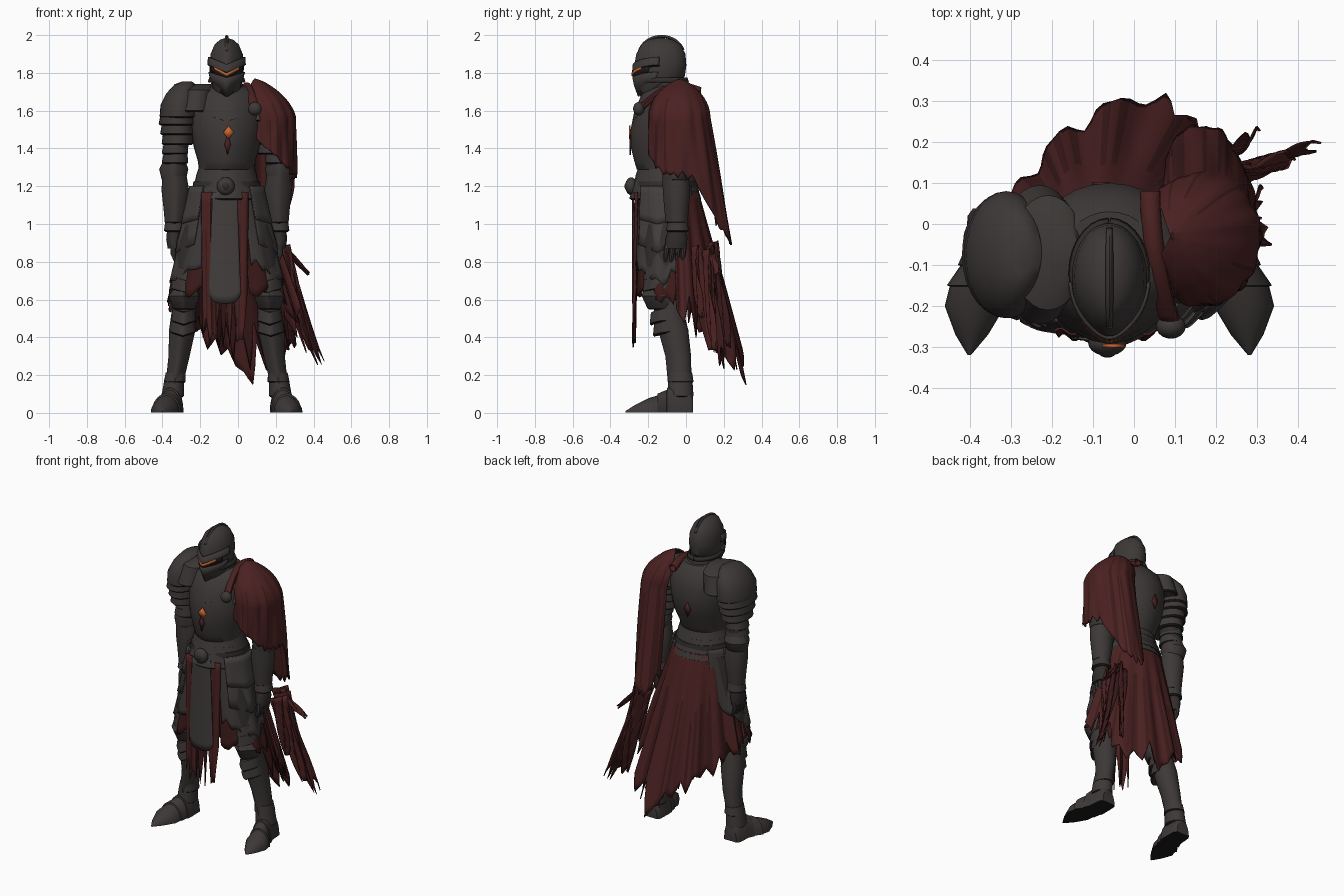
import bpy, bmesh, math, random
from mathutils import Vector

random.seed(4)
if "Cube" in bpy.data.objects:
    bpy.data.objects.remove(bpy.data.objects["Cube"])

C = -0.06  # midline of the body


def material(name, rgb):
    m = bpy.data.materials.new(name)
    m.use_nodes = True
    m.diffuse_color = (*rgb, 1)
    m.node_tree.nodes["Principled BSDF"].inputs["Base Color"].default_value = (*rgb, 1)
    return m


STEEL = material("dark steel", (0.046, 0.040, 0.038))
SHADE = material("blackened steel", (0.012, 0.010, 0.010))
MAIL = material("mail grey", (0.030, 0.026, 0.025))
CLOTH = material("grey cloth", (0.054, 0.048, 0.046))
RED = material("deep red cloth", (0.070, 0.015, 0.015))
WINE = material("dark wine cloth", (0.044, 0.010, 0.010))
EMBER = material("ember orange", (0.60, 0.13, 0.03))


def finish(name, bm, mats, thick=0):
    bmesh.ops.recalc_face_normals(bm, faces=bm.faces)
    me = bpy.data.meshes.new(name)
    bm.to_mesh(me)
    bm.free()
    for m in mats:
        me.materials.append(m)
    ob = bpy.data.objects.new(name, me)
    bpy.context.collection.objects.link(ob)
    if thick:
        mod = ob.modifiers.new("thickness", "SOLIDIFY")
        mod.thickness = thick
        mod.offset = 0
    bpy.ops.object.select_all(action="DESELECT")
    ob.select_set(True)
    bpy.context.view_layer.objects.active = ob
    bpy.ops.object.shade_smooth_by_angle(angle=math.radians(38))


def loft(name, rings, mat=STEEL, keel=0, vee=0, span=180, rim=False, seg=28):
    """Stack of elliptical rings (x, y, z, rx, ry); span is the half angle kept around the front."""
    rings = list(rings)
    if rim:  # dark lip turned in under the lower edge
        x, y, z, rx, ry = rings[-1]
        rings.append((x, y, z - 0.008, rx - 0.010, ry - 0.010))
    full = span >= 180
    bm = bmesh.new()
    rows = []
    for x, y, z, rx, ry in rings:
        row = []
        for i in range(seg if full else seg + 1):
            b = math.radians(-span + 2 * span * i / seg)
            front = max(0, math.cos(b))
            row.append(bm.verts.new((x + rx * math.sin(b),
                                     y - ry * math.cos(b) - keel * front ** 10,
                                     z + vee * abs(math.sin(b)))))
        rows.append(row)
    for k, (r, q) in enumerate(zip(rows, rows[1:])):
        for i in range(seg):
            j = (i + 1) % len(r)
            f = bm.faces.new((r[i], r[j], q[j], q[i]))
            f.material_index = int(rim and k == len(rows) - 2)
    if full:
        bm.faces.new(rows[0])
        bm.faces.new(rows[-1])
    finish(name, bm, (mat, SHADE), 0 if full else 0.008)


def sheet(name, fn, mat, nu=36, nv=14, rag=0, thick=0.006, streak=0):
    """Cloth from fn(u, v); rag tears the hem into teeth, streak darkens some fold columns."""
    teeth = [1 - rag * random.random() * (1 if k % 2 else .3) for k in range(nu // 2 + 2)]
    cut = [(teeth[i // 2] + teeth[(i + 1) // 2]) / 2 for i in range(nu + 1)]
    bm = bmesh.new()
    grid = [[bm.verts.new(fn(i / nu, cut[i] * j / nv)) for j in range(nv + 1)] for i in range(nu + 1)]
    for i in range(nu):
        start = nv * random.uniform(.1, .5) if random.random() < streak else nv
        for j in range(nv):
            f = bm.faces.new((grid[i][j], grid[i + 1][j], grid[i + 1][j + 1], grid[i][j + 1]))
            f.material_index = int(j > start)
    finish(name, bm, (mat, WINE), thick)


def disc(name, loc, r, depth, mat, seg=20):
    """Domed stud facing the front."""
    bm = bmesh.new()
    bmesh.ops.create_uvsphere(bm, u_segments=seg, v_segments=10, radius=1)
    for v in bm.verts:
        v.co = Vector((v.co.x * r, v.co.y * depth, v.co.z * r)) + Vector(loc)
    finish(name, bm, (mat,))


def lozenge(name, x, y, z, w, h, mat):
    bm = bmesh.new()
    bm.faces.new([bm.verts.new(p) for p in ((x - w, y, z), (x, y, z - h), (x + w, y, z), (x, y, z + h))])
    finish(name, bm, (mat,), .008)


def lerp_table(t, table):
    for (a, p), (b, q) in zip(table, table[1:]):
        if t <= b:
            return p + (q - p) * (t - a) / (b - a)
    return table[-1][1]


def side(s, rings):
    return [(C + s * d, y, z, rx, ry) for d, y, z, rx, ry in rings]


# Torso armour
loft("breastplate", [(C, -.07, 1.73, .11, .10), (C, -.075, 1.69, .17, .145), (C, -.08, 1.60, .195, .18),
                     (C, -.09, 1.50, .19, .19), (C, -.10, 1.41, .175, .18), (C, -.11, 1.33, .152, .150),
                     (C, -.11, 1.29, .148, .138)], keel=.013, rim=True)
for k in range(4):
    z, r = 1.30 - .04 * k, .148 + .011 * k
    loft(f"waist_lame_{k + 1}", [(C, -.105, z, r, r - .01), (C, -.105, z - .045, r + .014, r + .004)],
         keel=.01, rim=True)
loft("belt", [(C, -.105, 1.225, .176, .163), (C, -.105, 1.175, .184, .170)], MAIL, rim=True)
loft("gorget", [(C, -.10, 1.76, .075, .085), (C, -.09, 1.70, .105, .125)], MAIL, keel=.01)
for k in range(3):
    r = .105 + .032 * k
    loft(f"collar_lame_{k + 1}", [(C, -.095, 1.67 - .042 * k, r - .015, .115 + .021 * k),
                                  (C, -.095, 1.635 - .045 * k, r, .128 + .022 * k)],
         keel=.012, vee=.055, span=85, rim=True)
disc("belt_buckle", (C - .005, -.290, 1.20), .047, .032, STEEL)
disc("buckle_boss", (C - .005, -.312, 1.20), .022, .014, MAIL)

# Chest charm, its tassel and a mark on the back
lozenge("chest_charm", -.05, -.297, 1.485, .028, .036, EMBER)
lozenge("charm_tassel", -.055, -.296, 1.42, .017, .055, RED)
lozenge("back_mark", -.08, .098, 1.47, .022, .05, RED)

# Helmet
helm = [(C, -.195, 1.675, .035, .035), (C, -.165, 1.715, .07, .085), (C, -.135, 1.78, .088, .128),
        (C, -.13, 1.84, .092, .132), (C, -.127, 1.90, .085, .124), (C, -.127, 1.95, .064, .098),
        (C, -.13, 1.975, .036, .06), (C, -.13, 1.985, .006, .012)]
loft("helmet", helm, keel=.012, seg=36)
loft("visor_plate", [(C, -.134, 1.775, .094, .134), (C, -.152, 1.735, .083, .108), (C, -.19, 1.675, .042, .048)],
     keel=.012, vee=.03, span=85)
loft("brow_plate", [(C, -.13, 1.845, .096, .134), (C, -.13, 1.805, .098, .138)], keel=.014, vee=.04, span=85, rim=True)
loft("eye_gap", [(C, -.132, 1.81, .093, .134), (C, -.134, 1.765, .092, .132)], SHADE, keel=.012, vee=.04, span=62)
loft("eye_glow", [(C, -.132, 1.798, .096, .139), (C, -.134, 1.784, .096, .138)], EMBER, keel=.013, vee=.05, span=42)
loft("helmet_rim", [(C, -.125, 1.775, .088, .128), (C, -.12, 1.75, .096, .132)], MAIL, span=179)
sheet("helmet_crest", lambda u, v: (C + (v - .5) * .012, -.13 - math.cos(math.pi * (.12 + .74 * u)) * .128,
                                    1.85 + (.145 - abs(v - .5) * .01) * math.sin(math.pi * (.12 + .74 * u)) ** .8),
      STEEL, nu=24, nv=2, thick=.012)

for s, word in ((1, "left"), (-1, "right")):
    # Shoulder plates, slimmer and lower on the side under the mantle
    k, d, low = (.70, .21, .05) if s > 0 else (1, .25, 0)
    loft(f"{word}_shoulder_base", side(s, [(.12, -.07, 1.74 - low, .05, .06), (.15, -.07, 1.71 - low, .09, .14 * k),
                                           (.17, -.075, 1.60 - low, .10, .17 * k)]), rim=True)
    dome = [(d - .04, -.07, 1.755, .025, .05), (d - .03, -.07, 1.74, .055 * k, .09 * k),
            (d - .012, -.07, 1.69, .083 * k, .135 * k), (d, -.075, 1.63, .100 * k, .155 * k),
            (d + .003, -.075, 1.57, .102 * k, .155 * k)]
    loft(f"{word}_pauldron", side(s, [(a, y, z - low, p, q) for a, y, z, p, q in dome]), rim=True)
    for n in range(3):
        z = 1.59 - low - .052 * n
        loft(f"{word}_pauldron_lame_{n + 1}",
             side(s, [(d + .006, -.075, z, (.092 - .006 * n) * k, (.14 - .016 * n) * k),
                      (d + .01, -.075, z - .06, (.100 - .008 * n) * k, (.15 - .018 * n) * k)]), rim=True)
    # Arm
    loft(f"{word}_upper_arm", side(s, [(.25, -.06, 1.50, .06, .07), (.272, -.05, 1.36, .062, .066),
                                       (.275, -.05, 1.24, .058, .062)]), MAIL)
    for n in range(2):
        z = 1.43 - .05 * n
        loft(f"{word}_arm_lame_{n + 1}", side(s, [(.27, -.055, z, .062, .066), (.274, -.055, z - .055, .070, .074)]),
             rim=True)
    loft(f"{word}_elbow_cop", side(s, [(.276, -.05, 1.345, .055, .06), (.280, -.04, 1.29, .077, .076),
                                       (.28, -.045, 1.235, .064, .064)]), keel=.012, rim=True)
    loft(f"{word}_forearm_plate", side(s, [(.276, -.05, 1.255, .064, .064), (.272, -.045, 1.18, .073, .068),
                                           (.272, -.045, 1.08, .062, .060), (.275, -.045, 1.01, .053, .053)]),
         keel=.01, rim=True)
    loft(f"{word}_cuff", side(s, [(.275, -.045, 1.03, .048, .05), (.275, -.045, .965, .057, .060)]), rim=True)
    loft(f"{word}_hand", side(s, [(.275, -.045, .975, .04, .045), (.28, -.05, .92, .04, .058),
                                  (.28, -.055, .87, .032, .055)]), MAIL)
    for n in range(4):
        y = -.10 + .03 * n
        loft(f"{word}_finger_{n + 1}", side(s, [(.283, y, .89, .016, .015), (.283, y - .005, .84, .014, .013),
                                                (.265, y - .01, .79, .008, .008)]), seg=8)
    # Leg
    loft(f"{word}_thigh", side(s, [(.10, -.10, 1.15, .10, .12), (.16, -.11, .90, .105, .12),
                                   (.215, -.12, .66, .078, .085)]), MAIL)
    loft(f"{word}_shin", side(s, [(.222, -.10, .60, .060, .070), (.235, -.062, .44, .070, .074),
                                  (.252, -.035, .30, .056, .062), (.278, -.027, .15, .046, .056)]), keel=.012)
    for n, (dx, y, z, r) in enumerate(((.21, -.125, .76, .080), (.218, -.13, .70, .078), (.228, -.105, .53, .066),
                                       (.232, -.085, .47, .069))):
        loft(f"{word}_knee_lame_{n + 1}", side(s, [(dx, y, z, r - .008, r), (dx, y, z - .06, r, r + .006)]),
             keel=.015, vee=.02, rim=True)
    loft(f"{word}_knee_cop", side(s, [(.222, -.13, .675, .055, .06), (.226, -.135, .62, .083, .080),
                                      (.226, -.12, .555, .06, .065)]), keel=.02, rim=True)
    loft(f"{word}_ankle_band", side(s, [(.27, -.030, .215, .052, .062), (.275, -.028, .165, .058, .068)]), rim=True)
    loft(f"{word}_ankle_plate", side(s, [(.278, -.03, .17, .053, .064), (.285, -.03, .09, .060, .070)]), rim=True)

    # Pointed foot armour: overlapping arched plates with a flat sole
    bm = bmesh.new()
    rows = []
    for y, dx, w, h in ((.038, .288, .045, .09), (.02, .288, .058, .13), (-.06, .29, .062, .145), (-.10, .30, .07, .13),
                        (-.102, .30, .064, .12), (-.15, .32, .077, .10), (-.152, .32, .070, .09),
                        (-.20, .328, .074, .075), (-.27, .336, .040, .04), (-.32, .342, .004, .008)):
        rows.append([bm.verts.new((C + s * dx + w * math.cos(math.pi * i / 10), y, .002 + h * math.sin(math.pi * i / 10)))
                     for i in range(11)])
    for r, q in zip(rows, rows[1:]):
        for i in range(11):
            f = bm.faces.new((r[i], r[(i + 1) % 11], q[(i + 1) % 11], q[i]))
            f.material_index = int(i == 10)
    bm.faces.new(rows[0])
    bm.faces.new(rows[-1])
    finish(f"{word}_sabaton", bm, (STEEL, SHADE))

    # Hip skirts: torn grey panel over a longer red lining
    def skirt(u, v, b0, b1, hem, grow, out):
        b = math.radians(b0 + (b1 - b0) * u)
        drop = v * (1.2 - lerp_table(u, hem))
        fold = 1 + .03 * math.sin(b * 11) * v
        return (C + s * (.17 + out + grow * drop) * math.sin(b) * fold,
                -.10 - (.155 + out + .06 * drop) * math.cos(b) * fold, 1.2 - drop)

    sheet(f"{word}_hip_panel", lambda u, v: skirt(u, v, 28, 140, [(0, .76), (.5, .67), (1, .86)], .24, .01),
          STEEL, rag=.16)
    sheet(f"{word}_hip_lining", lambda u, v: skirt(u, v, 24, 110, [(0, .62), (1, .56)], .25, -.008), WINE, rag=.3)
    for n in range(2):
        sheet(f"{word}_hip_plate_{n + 1}", lambda u, v: skirt(u, v * (.40 + .3 * n), 40, 108, [(0, .76), (.5, .70), (1, .76)],
                                                              .24, .024 - .006 * n), CLOTH, nv=5, thick=.008)

# Front cloths
sheet("front_red_cloth", lambda u, v: (C - .01 + (u - .5) * (.25 - .02 * v), -.262 - .014 * v + .008 * math.sin(u * 26),
                                       1.17 - v * (.84 - .10 * abs(u - .5))), RED, nu=26, rag=.34, streak=.3)
sheet("front_tabard", lambda u, v: (C - .01 + (u - .5) * (.13 + .04 * v), -.278 - .006 * math.cos((u - .5) * 3),
                                    1.17 - v * (.59 - .05 * abs(2 * u - 1) ** 4)), CLOTH, nu=16)


# Long torn back cloth, wide at the hips and trailing furthest behind
def back_cloth(u, v):
    deg = 84 + 171 * u
    b = math.radians(deg)
    hem = lerp_table(deg, [(84, .60), (140, .42), (175, .24), (195, .12), (225, .30), (255, .52)])
    drop = v * (1.17 - hem)
    fold = 1 + .05 * math.sin(b * 17) * min(1, v * 2)
    return (C - (.185 + .28 * drop) * math.sin(b) * fold + .05 * v,
            -.10 - (.165 + .26 * drop * abs(math.cos(b)) ** 1.5) * math.cos(b) * fold, 1.17 - drop)


sheet("back_cloth", back_cloth, RED, nu=64, nv=18, rag=.30, streak=.22)
sheet("back_cloth_lining", lambda u, v: Vector(back_cloth(.15 + .74 * u, v * .94)) - Vector((0, .025, 0)),
      WINE, nu=44, rag=.4)


# Shoulder mantle draped from the neck, longest behind
def mantle(u, v):
    deg = -138 + 268 * u
    b = math.radians(deg)
    hem = lerp_table(deg, [(-138, 1.50), (-90, 1.38), (-35, 1.26), (20, 1.22), (60, .95), (95, .84), (130, .98)])
    a = min(v / .4, 1)
    z = 1.765 - .2 * a ** 1.35 - max(0, v - .4) / .6 * (1.565 - hem)
    drop = max(0, 1.565 - z)
    r = math.sin(a * math.pi / 2) * (1 + (.03 * math.sin(u * 44 + v * 5) + .02 * math.sin(u * 71 - v * 4)) * v ** .5)
    back = max(0, math.sin(b))
    return (.09 + .075 * a + .138 * r * math.cos(b),
            -.03 + (.165 if b < 0 else .150) * r * math.sin(b) + .18 * drop * back, z)


sheet("shoulder_mantle", mantle, RED, nu=72, nv=24, rag=.09, thick=.01, streak=.2)
sheet("mantle_collar_roll", lambda u, v: (.04 + .05 * u * u + .022 * math.cos(v * 6.283), .08 - .32 * u,
                                          1.70 + .04 * math.sin(math.pi * u) - .085 * u * u + .022 * math.sin(v * 6.283)),
      RED, nu=18, nv=10)
disc("mantle_brooch", (.09, -.25, 1.61), .036, .03, STEEL)

# Loose wind-blown strips at the left
STRIPS = (((.22, .13, .90), (.29, .14, .82), (.38, .17, .73), .04), ((.23, .12, .88), (.32, .16, .52), (.45, .19, .24), .09),
          ((.23, .10, .86), (.30, .13, .55), (.38, .15, .32), .08), ((.20, .14, .90), (.26, .20, .60), (.29, .22, .34), .09),
          ((.24, .04, .88), (.29, .06, .68), (.30, .08, .50), .07))
for n, (a, b, c, w) in enumerate(STRIPS):
    a, b, c = map(Vector, (a, b, c))
    sheet(f"torn_strip_{n + 1}", lambda u, v: a * (1 - v) ** 2 + b * 2 * v * (1 - v) + c * v * v
          + Vector((u - .5, .5 * (u - .5), .3 * (u - .5))) * w * (1 - .6 * v) + Vector((0, .012 * math.sin(u * 9 + v * 7), 0)),
          (RED, WINE)[n % 2], nu=8, rag=.2)
